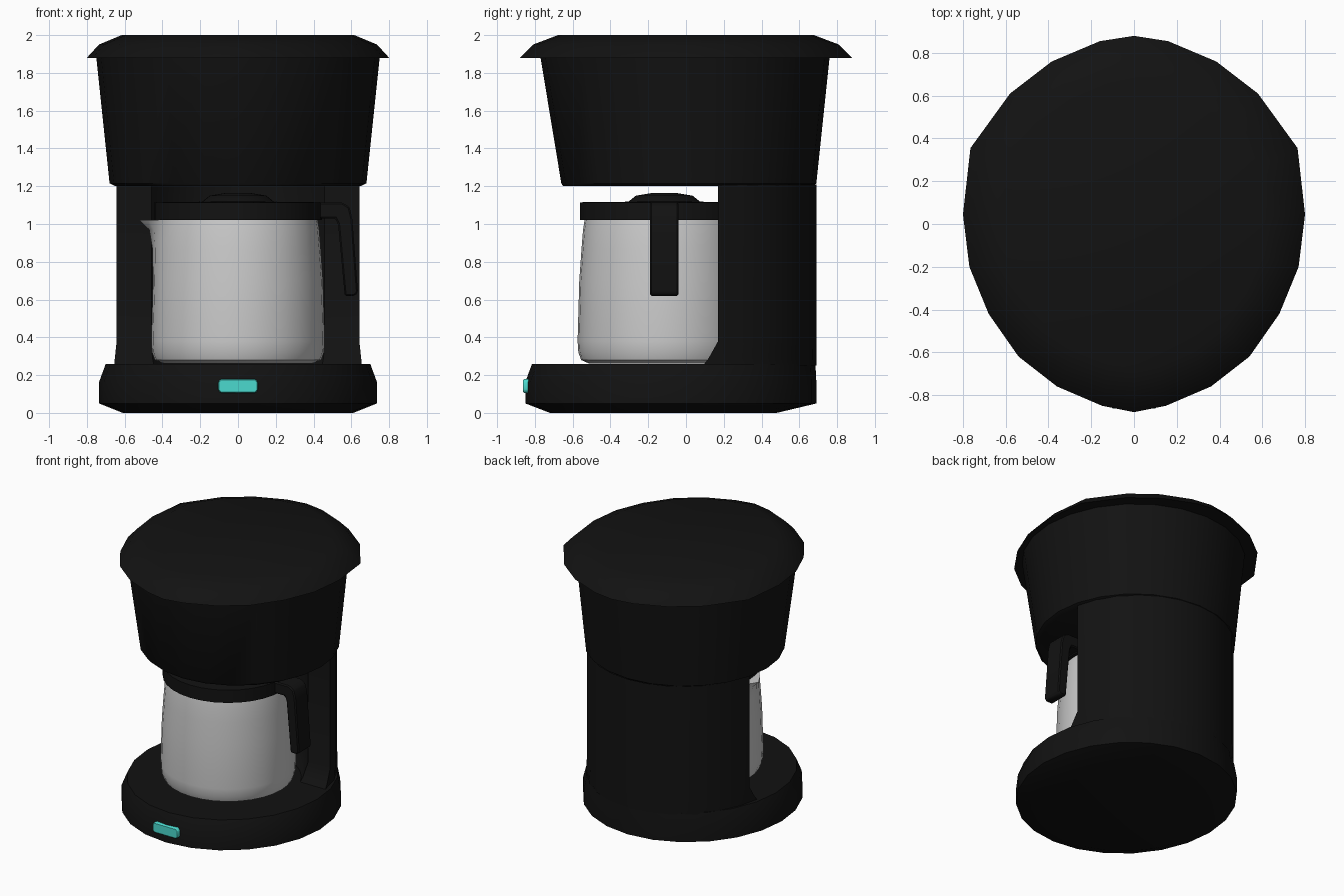
import bpy, bmesh
from math import sin, cos, pi, asin, radians

if "Cube" in bpy.data.objects:
    bpy.data.objects.remove(bpy.data.objects["Cube"])


def material(name, rgb):
    m = bpy.data.materials.new(name)
    m.diffuse_color = (*rgb, 1)
    m.use_nodes = True
    m.node_tree.nodes["Principled BSDF"].inputs["Base Color"].default_value = m.diffuse_color
    return m


BLACK = material("black_plastic", (0.006, 0.006, 0.006))
TEAL = material("teal_light", (0.07, 0.7, 0.62))


def finish(name, bm, mat=None, angle=35):
    bmesh.ops.recalc_face_normals(bm, faces=bm.faces)
    me = bpy.data.meshes.new(name)
    bm.to_mesh(me)
    bm.free()
    ob = bpy.data.objects.new(name, me)
    bpy.context.collection.objects.link(ob)
    if mat:
        me.materials.append(mat)
    bpy.ops.object.select_all(action='DESELECT')
    ob.select_set(True)
    bpy.context.view_layer.objects.active = ob
    bpy.ops.object.shade_smooth_by_angle(angle=radians(angle))
    return ob


def loft(name, rings, mat=None, caps=(True, True)):
    """Skin a stack of closed rings that share a point count."""
    bm = bmesh.new()
    vs = [[bm.verts.new(p) for p in r] for r in rings]
    n = len(vs[0])
    for a, b in zip(vs, vs[1:]):
        for i in range(n):
            j = (i + 1) % n
            bm.faces.new((a[i], a[j], b[j], b[i]))
    for use, ring in zip(caps, (vs[0], vs[-1])):
        if use:
            bm.faces.new(ring)
    return finish(name, bm, mat)


def ellipse(rx, y0, y1, z, n=24):
    cy, ry = (y0 + y1) / 2, (y1 - y0) / 2
    return [(rx * sin(2 * pi * i / n), cy - ry * cos(2 * pi * i / n), z) for i in range(n)]


def round_ring(r, z, n=32):
    return ellipse(r, CY - r, CY + r, z, n)


def prism(name, pts, axis_fn, d0, d1, bevel, mat):
    """Extrude a flat outline between two depths and soften its edges."""
    bm = bmesh.new()
    f = bm.faces.new([bm.verts.new(axis_fn(u, v, d0)) for u, v in pts])
    new = bmesh.ops.extrude_face_region(bm, geom=[f])['geom']
    delta = [b - a for a, b in zip(axis_fn(0, 0, d0), axis_fn(0, 0, d1))]
    bmesh.ops.translate(bm, verts=[g for g in new if isinstance(g, bmesh.types.BMVert)], vec=delta)
    bmesh.ops.bevel(bm, geom=bm.edges[:], offset=bevel, segments=1, affect='EDGES')
    return finish(name, bm, mat)


CY = -0.115  # carafe centre

# Base
loft("base", [ellipse(0.61, -0.72, 0.48, 0), ellipse(0.735, -0.85, 0.69, 0.05),
              ellipse(0.735, -0.85, 0.69, 0.165), ellipse(0.70, -0.815, 0.685, 0.26)], BLACK)


# Rear column with a niche hugging the carafe
def column_ring(front, inner, z):
    cy, ry, rx = 0.015, 0.675, 0.66
    a = asin((front - cy) / ry)
    b = asin((front - CY) / inner)
    outer = [a + (pi - 2 * a) * i / 12 for i in range(13)]
    inside = [pi - b - (pi - 2 * b) * i / 12 for i in range(13)]
    return ([(rx * cos(t), cy + ry * sin(t), z) for t in outer]
            + [(inner * cos(t), CY + inner * sin(t), z) for t in inside])


loft("column", [column_ring(0.09, 0.49, 0.25), column_ring(0.12, 0.51, 0.29),
                column_ring(0.17, 0.54, 0.38), column_ring(0.17, 0.54, 1.21)], BLACK, (False, False))

# Brewing head
loft("brewing_head", [ellipse(0.65, -0.65, 0.67, 1.2), ellipse(0.68, -0.66, 0.69, 1.215),
                      ellipse(0.75, -0.77, 0.76, 1.88)], BLACK)

# Top lid, from a mirrored half outline
half = [(0, -0.88), (0.15, -0.85), (0.36, -0.76), (0.54, -0.62), (0.68, -0.42), (0.77, -0.2),
        (0.80, 0.045), (0.765, 0.355), (0.58, 0.61), (0.385, 0.76), (0.16, 0.855), (0, 0.88)]
outline = half + [(-x, y) for x, y in half[-2:0:-1]]
loft("top_lid", [[(x * s, y * s, z) for x, y in outline]
                 for s, z in ((1, 1.88), (0.92, 1.95), (0.77, 2.0))], BLACK)

# Carafe with a spout pulled out on the left
profile = [(0.40, 0.262), (0.44, 0.28), (0.455, 0.32), (0.459, 0.38), (0.45, 0.7),
           (0.438, 0.87), (0.43, 0.97), (0.422, 1.02)]
rings = [round_ring(r, z) for r, z in profile]
for k, pull in ((-3, 0.015), (-2, 0.04), (-1, 0.1)):
    rings[k] = [(x - pull * max(0, 1 - abs(y - CY) / 0.2), y, z) if x < 0 else (x, y, z)
                for x, y, z in rings[k]]
loft("carafe", rings)

# Carafe lid and its raised centre
loft("carafe_lid", [round_ring(r, z) for r, z in
                    ((0.445, 1.02), (0.445, 1.115), (0.19, 1.118), (0.15, 1.15), (0.06, 1.165))], BLACK)

# Carafe handle
grip = [(0.41, 1.03), (0.41, 1.115), (0.55, 1.115), (0.59, 1.09), (0.605, 1.03),
        (0.635, 0.64), (0.62, 0.62), (0.565, 0.62), (0.53, 1.0), (0.515, 1.03)]
prism("carafe_handle", grip, lambda u, v, d: (u, d, v), -0.19, -0.04, 0.008, BLACK)

# Power button
pad = [(-0.105, 0.12), (-0.09, 0.105), (0.09, 0.105), (0.105, 0.12),
       (0.105, 0.165), (0.09, 0.18), (-0.09, 0.18), (-0.105, 0.165)]
prism("power_button", pad, lambda u, v, d: (u, d, v), -0.862, -0.82, 0.005, TEAL)
